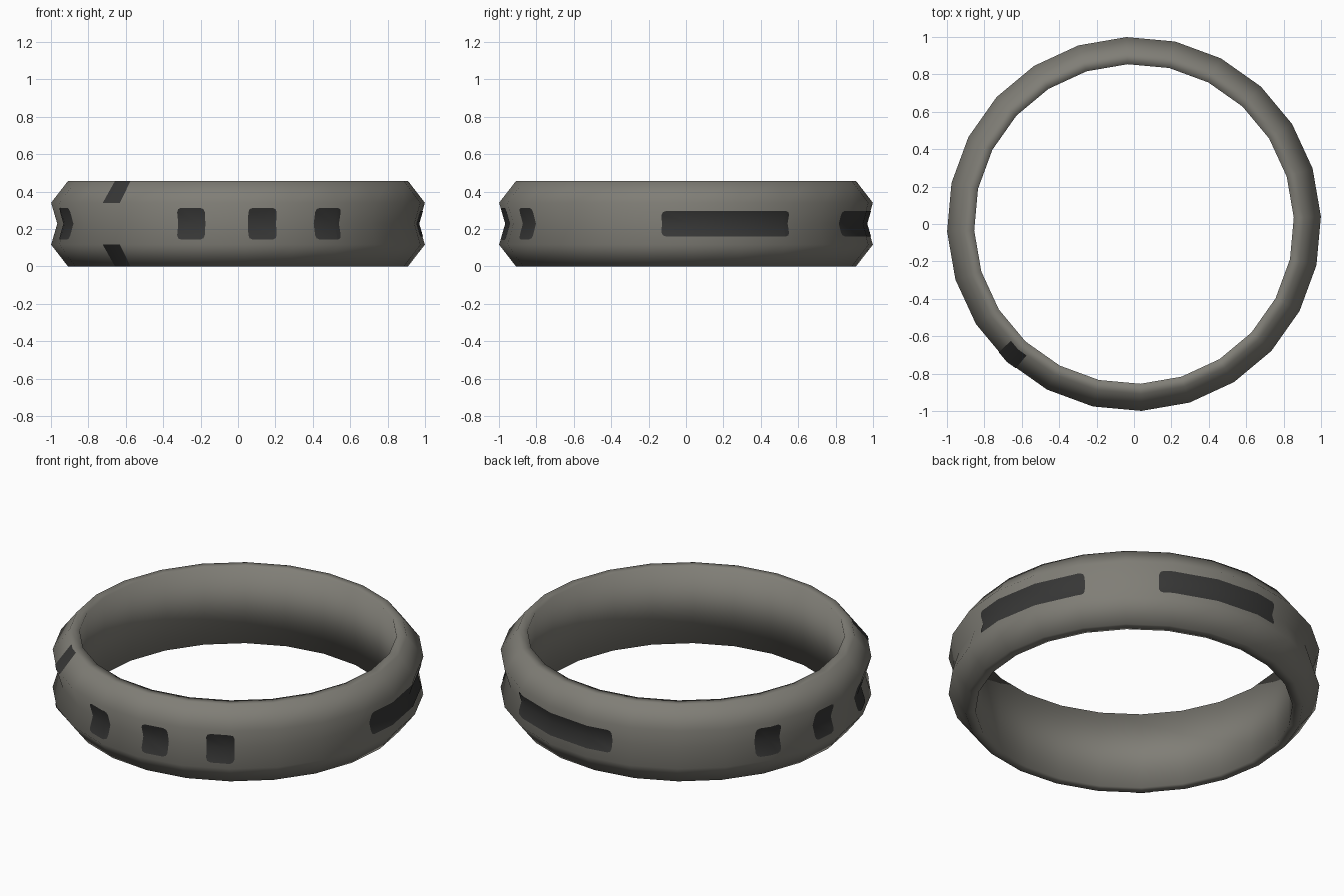
import bpy, bmesh
from math import sin, cos, radians
from mathutils import Vector

if "Cube" in bpy.data.objects:
    bpy.data.objects.remove(bpy.data.objects["Cube"])

SIDES, TURN = 24, 2.3          # ring facets and their angular offset
HEIGHT, MID = 0.456, 0.228
GROOVE, LIP = 0.967, 0.112     # groove radius, half height of the groove


def material(name, rgb):
    m = bpy.data.materials.new(name)
    m.diffuse_color = (*rgb, 1)
    m.use_nodes = True
    m.node_tree.nodes["Principled BSDF"].inputs["Base Color"].default_value = m.diffuse_color
    return m


grey = material("warm grey", (0.215, 0.208, 0.182))
dark = material("dark grey", (0.038, 0.038, 0.037))


def direction(deg):
    """Horizontal direction, measured from the front towards +x."""
    a = radians(deg)
    return Vector((sin(a), -cos(a), 0))


def lathe(profile, closed):
    """Sweep (radius, z) points around the facets of the ring."""
    bm = bmesh.new()
    rows = []
    for i in range(SIDES):
        d = direction(TURN + i * 360 / SIDES)
        rows.append([bm.verts.new(d * r + Vector((0, 0, z))) for r, z in profile])
    n = len(profile)
    for i in range(SIDES):
        a, b = rows[i], rows[(i + 1) % SIDES]
        for j in range(n if closed else n - 1):
            k = (j + 1) % n
            bm.faces.new((a[j], b[j], b[k], a[k]))
    return bm


def finish(bm, name, mat):
    for f in bm.faces:
        f.smooth = True
    me = bpy.data.meshes.new(name)
    bm.to_mesh(me)
    bm.free()
    me.materials.append(mat)
    ob = bpy.data.objects.new(name, me)
    bpy.context.collection.objects.link(ob)


def plate(name, profile, start, end, rounding=0.0):
    """Thin painted patch lying on the ring between two angles."""
    bm = lathe([(r + 0.003, z) for r, z in profile], False)
    for ang, sign in ((start, -1), (end, 1)):
        bmesh.ops.bisect_plane(bm, geom=bm.verts[:] + bm.edges[:] + bm.faces[:],
                               plane_co=(0, 0, 0), plane_no=direction(ang + 90) * sign,
                               clear_outer=True)
    if rounding:
        corners = [v for v in bm.verts if len(v.link_faces) == 1]
        bmesh.ops.bevel(bm, geom=corners, offset=rounding, segments=2,
                        profile=0.5, affect='VERTICES')
    finish(bm, name, dark)


def groove_band(half):
    """Part of the outer groove profile, within half of the mid height."""
    r = GROOVE + (1 - GROOVE) * half / LIP
    return [(r, MID - half), (GROOVE, MID), (r, MID + half)]


# Ring: straight inner wall, flat rims, bevelled outside with a shallow groove
outer = [(0.91, 0), (1.0, MID - LIP), (GROOVE, MID), (1.0, MID + LIP), (0.91, HEIGHT)]
ring = lathe([(0.855, 0)] + outer + [(0.855, HEIGHT)], True)
bmesh.ops.recalc_face_normals(ring, faces=ring.faces[:])
finish(ring, "ring", grey)

# Short patches in the groove
for i, mid in enumerate((-14.9, 7.7, 29.4, 242, 264.5, 289.3)):
    plate(f"short_patch_{i + 1}", groove_band(0.085), mid - 4.5, mid + 4.5, 0.025)

# Long patches in the groove
for i, (a, b) in enumerate(((82.3, 124.2), (148, 190.7))):
    plate(f"long_patch_{i + 1}", groove_band(0.067), a, b, 0.022)

# Marker on both outer bevels
plate("marker_lower", outer[:2], -46.5, -39.3)
plate("marker_upper", outer[3:], -46.5, -39.3)
